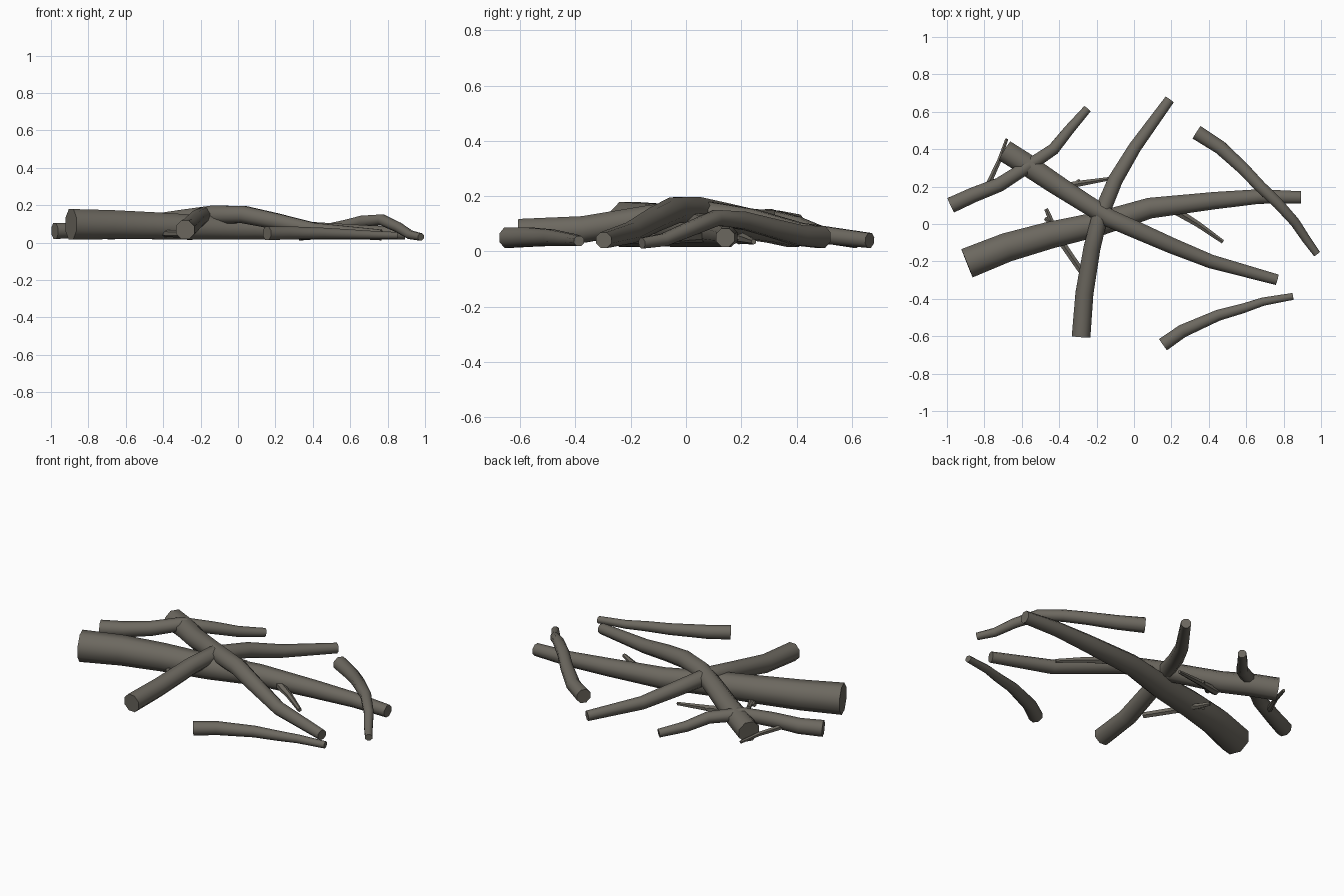
import bpy, bmesh, math
from mathutils import Vector

bark = bpy.data.materials.new("grey brown bark")
bark.diffuse_color = (0.15, 0.138, 0.115, 1)


def branch(name, path, sides=8):
    """Sweep a tapering ring along points of (x, y, z, radius)."""
    pts = [Vector(p[:3]) for p in path]
    bm = bmesh.new()
    rings = []
    for i, p in enumerate(pts):
        t = (pts[min(i + 1, len(pts) - 1)] - pts[max(i - 1, 0)]).normalized()
        side = t.cross(Vector((0, 0, 1))).normalized()
        up = side.cross(t)
        ring = []
        for k in range(sides):
            a = math.tau * (k + 0.5) / sides
            ring.append(bm.verts.new(p + path[i][3] * (side * math.cos(a) + up * math.sin(a))))
        rings.append(ring)
    for a, b in zip(rings, rings[1:]):
        for k in range(sides):
            n = (k + 1) % sides
            bm.faces.new((a[k], a[n], b[n], b[k]))
    bm.faces.new(rings[0])
    bm.faces.new(rings[-1])
    bmesh.ops.recalc_face_normals(bm, faces=bm.faces)
    me = bpy.data.meshes.new(name)
    bm.to_mesh(me)
    bm.free()
    me.materials.append(bark)
    ob = bpy.data.objects.new(name, me)
    bpy.context.collection.objects.link(ob)
    bpy.context.view_layer.objects.active = ob
    ob.select_set(True)
    bpy.ops.object.shade_smooth_by_angle(angle=math.radians(50))
    ob.select_set(False)


# Thick log lying along x
branch("main_log", [
    (-0.893, -0.21, .098, .088), (-0.68, -0.125, .096, .084), (-0.45, -0.06, .09, .078),
    (-0.19, 0, .081, .07), (.085, .085, .072, .06), (.43, .125, .062, .05),
    (.67, .147, .055, .042), (.893, .142, .05, .036)])

# Branches crossing over the log
branch("long_cross_branch", [
    (-0.69, .39, .075, .064), (-0.57, .315, .09, .063), (-0.43, .22, .1, .059),
    (-0.29, .13, .125, .055), (-0.13, .03, .15, .052), (.03, -0.04, .15, .05),
    (.2, -0.115, .115, .046), (.41, -0.2, .068, .04), (.765, -0.298, .041, .031)])
branch("short_cross_branch", [
    (-0.283, -0.603, .068, .054), (-0.265, -0.37, .08, .052), (-0.225, -0.13, .122, .049),
    (-0.185, .03, .145, .047), (-0.1, .235, .115, .043), (.005, .41, .07, .037),
    (.19, .665, .04, .029)])

# Loose outer branches
branch("left_branch", [
    (-0.98, .1, .062, .046), (-0.86, .155, .066, .044), (-0.72, .21, .088, .041),
    (-0.58, .3, .118, .038), (-0.43, .4, .095, .034), (-0.35, .5, .058, .03),
    (-0.25, .615, .035, .024)])
branch("right_branch", [
    (.335, .49, .052, .043), (.46, .41, .058, .04), (.58, .3, .088, .036),
    (.67, .205, .113, .034), (.77, .11, .122, .031), (.86, .01, .08, .028),
    (.92, -0.08, .042, .025), (.978, -0.16, .03, .021)])
branch("front_branch", [
    (.155, -0.645, .05, .04), (.26, -0.572, .052, .038), (.45, -0.488, .05, .032),
    (.58, -0.452, .046, .028), (.69, -0.415, .042, .024), (.85, -0.387, .038, .02)])

# Thin twigs
branch("left_twig", [(-0.78, .21, .06, .016), (-0.72, .34, .05, .013), (-0.68, .455, .035, .009)], 6)
branch("back_twig", [(-0.42, .19, .05, .024), (-0.3, .215, .045, .018), (-0.115, .245, .035, .01)], 6)
branch("back_twig_fork", [(-0.39, .16, .055, .016), (-0.29, .235, .045, .009)], 6)
branch("under_twig", [(-0.47, .08, .04, .012), (-0.4, -0.08, .05, .02), (-0.28, -0.255, .045, .018)], 6)
branch("under_twig_stub", [(-0.4, -0.02, .05, .02), (-0.475, .03, .04, .012)], 6)
branch("right_twig", [(.2, .085, .06, .026), (.34, .0, .05, .018), (.475, -0.095, .035, .012)], 6)
